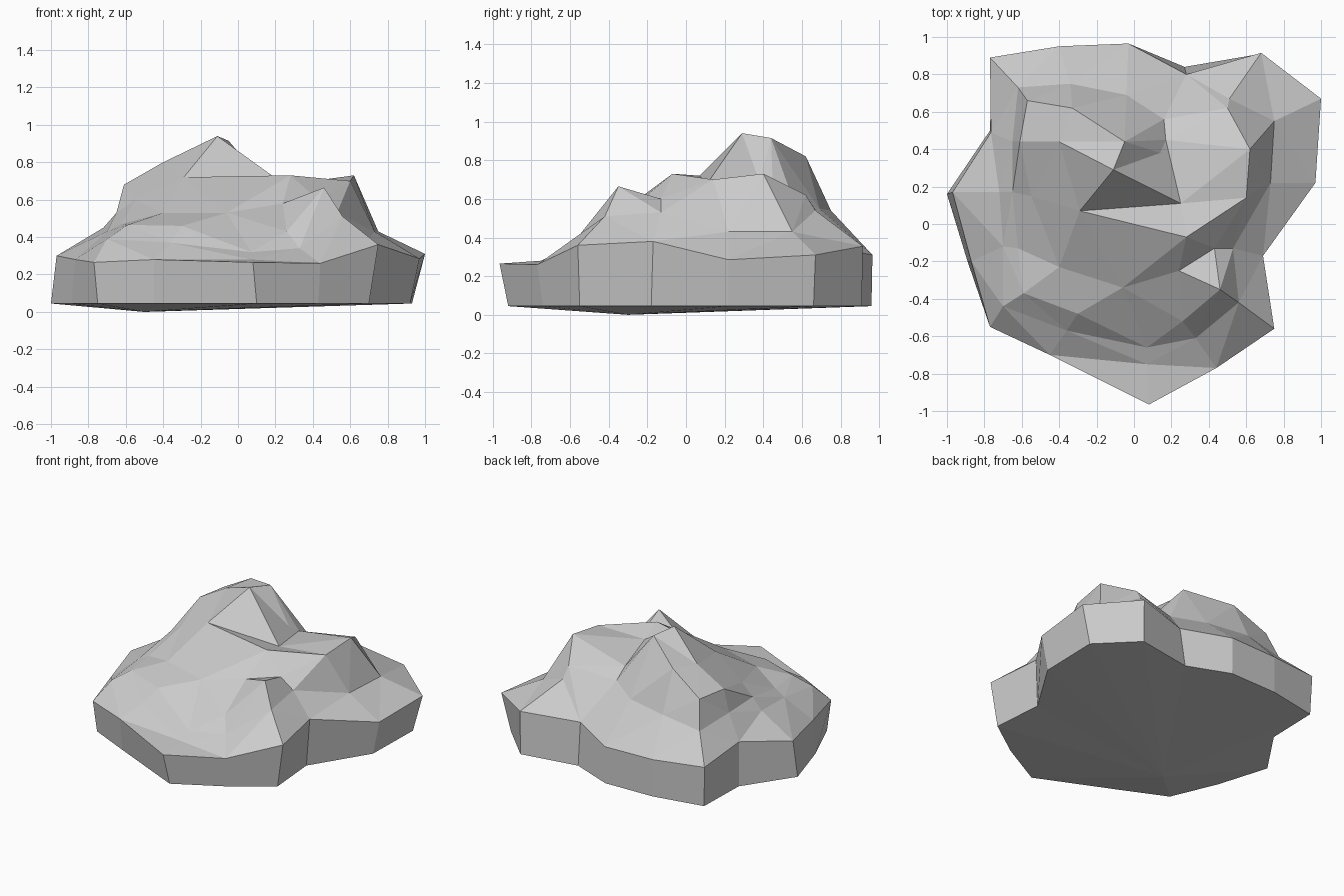
import bpy, bmesh
from mathutils import Vector
from mathutils.geometry import delaunay_2d_cdt

# Rim of the rock, counter-clockwise from the front tip
rim = [(.08, -.965, .265), (.44, -.77, .26), (.75, -.56, .36), (.69, -.17, .38),
       (.97, .22, .285), (1, .67, .31), (.68, .915, .355), (.28, .80, .34),
       (-.03, .965, .31), (-.40, .95, .31), (-.77, .89, .33), (-.765, .49, .36),
       (-.97, .17, .30), (-.87, -.2, .28), (-.77, -.55, .265), (-.45, -.70, .28)]
# Underside outline
base = [(.10, -.92), (.43, -.74), (.70, -.55), (.67, -.18), (.92, .22), (.93, .66),
        (.68, .91), (.27, .84), (-.03, .96), (-.40, .95), (-.76, .88), (-.77, .50),
        (-1, .16), (-.89, -.2), (-.75, -.53), (-.45, -.67)]

# Ridge and crease lines of each lobe
foot_front = [(.07, -.75, .28), (.33, -.61, .34), (.56, -.42, .51), (.53, -.13, .53),
              (.73, .22, .43), (.75, .55, .43), (.51, .67, .54)]
foot_back = [(.16, .56, .58), (-.04, .69, .55), (-.34, .75, .54), (-.62, .73, .49),
             (-.65, .44, .52), (-.72, .17, .45), (-.70, -.12, .43), (-.70, -.44, .39),
             (-.36, -.57, .37), (.07, -.75, .28)]
front_ridge = [
    [(-.65, .17, .53), (-.62, -.13, .47), (-.59, -.37, .465), (-.30, -.48, .46),
     (.07, -.66, .32), (.26, -.52, .43), (.46, -.35, .665), (.43, -.13, .60),
     (.24, -.25, .58)],
    [(-.55, .15, .60), (-.40, -.23, .53), (-.30, -.48, .46), (-.06, -.34, .53),
     (.07, -.66, .32)],
    [(-.06, -.34, .53), (-.29, .07, .72)],
    [(-.06, -.34, .53), (.28, -.07, .73)],
    [(.24, -.25, .58), (.26, -.52, .43), (.33, -.61, .34)],
    [(.46, -.35, .665), (.56, -.42, .51)],
    [(.43, -.13, .60), (.53, -.13, .53)],
    [(.07, -.66, .32), (.07, -.75, .28)],
    [(-.30, -.48, .46), (-.36, -.57, .37)],
    [(-.59, -.37, .465), (-.70, -.44, .39)],
    [(-.62, -.13, .47), (-.70, -.12, .43)]]
peak = [
    [(.16, .56, .58), (.17, .45, .64), (.14, .38, .69), (.25, .11, .68),
     (-.11, .29, .94), (-.29, .07, .72), (-.55, .15, .60)],
    [(-.61, .44, .68), (-.57, .66, .68), (-.33, .62, .82), (-.05, .44, .915),
     (-.11, .29, .94), (-.40, .44, .80), (-.61, .44, .68)],
    [(-.05, .44, .915), (.14, .38, .69)],
    [(-.33, .62, .82), (-.34, .75, .54)],
    [(-.57, .66, .68), (-.62, .73, .49)],
    [(-.65, .44, .52), (-.65, .17, .53)]]
right_lobe = [
    [(.25, .11, .68), (.28, -.07, .73), (.60, .14, .70), (.62, .40, .73),
     (.50, .62, .62), (.17, .45, .64)],
    [(.51, .67, .54), (.50, .62, .62)],
    [(.60, .14, .70), (.73, .22, .43)],
    [(.62, .40, .73), (.75, .55, .43), (.50, .62, .62)],
    [(.28, -.07, .73), (.24, -.25, .58)]]

# Spokes from the rim to the foot of the lobes
foot = foot_front + foot_back[:-1]
spokes = [[a, b] for a, b in zip(rim, foot)]

# Join the lines into one facetted crown, keeping every crease
pts, edges = list(rim), []
for line in [foot_front, foot_back] + front_ridge + peak + right_lobe + spokes:
    for p in line:
        if p not in pts:
            pts.append(p)
    edges += [(pts.index(a), pts.index(b)) for a, b in zip(line, line[1:])]
n = len(rim)
flat, _, tris, source, _, _ = delaunay_2d_cdt(
    [Vector(p[:2]) for p in pts], edges, [list(range(n))], 1, 1e-5)

bm = bmesh.new()
crown = [None] * len(pts)
vs = []
for co, src in zip(flat, source):
    z = pts[src[0]][2] if src else .5
    v = bm.verts.new((co.x, co.y, z))
    vs.append(v)
    for s in src:
        crown[s] = v
for t in tris:
    bm.faces.new([vs[i] for i in t])

# Side walls and slightly bulging underside
bottom = [bm.verts.new((x, y, .045)) for x, y in base]
low = bm.verts.new((-.5, -.3, 0))
for i in range(n):
    j = (i + 1) % n
    bm.faces.new((bottom[i], bottom[j], crown[j], crown[i]))
    bm.faces.new((bottom[j], bottom[i], low))
bmesh.ops.recalc_face_normals(bm, faces=bm.faces)

mesh = bpy.data.meshes.new("rock")
bm.to_mesh(mesh)
bm.free()
bpy.context.collection.objects.link(bpy.data.objects.new("rock", mesh))
